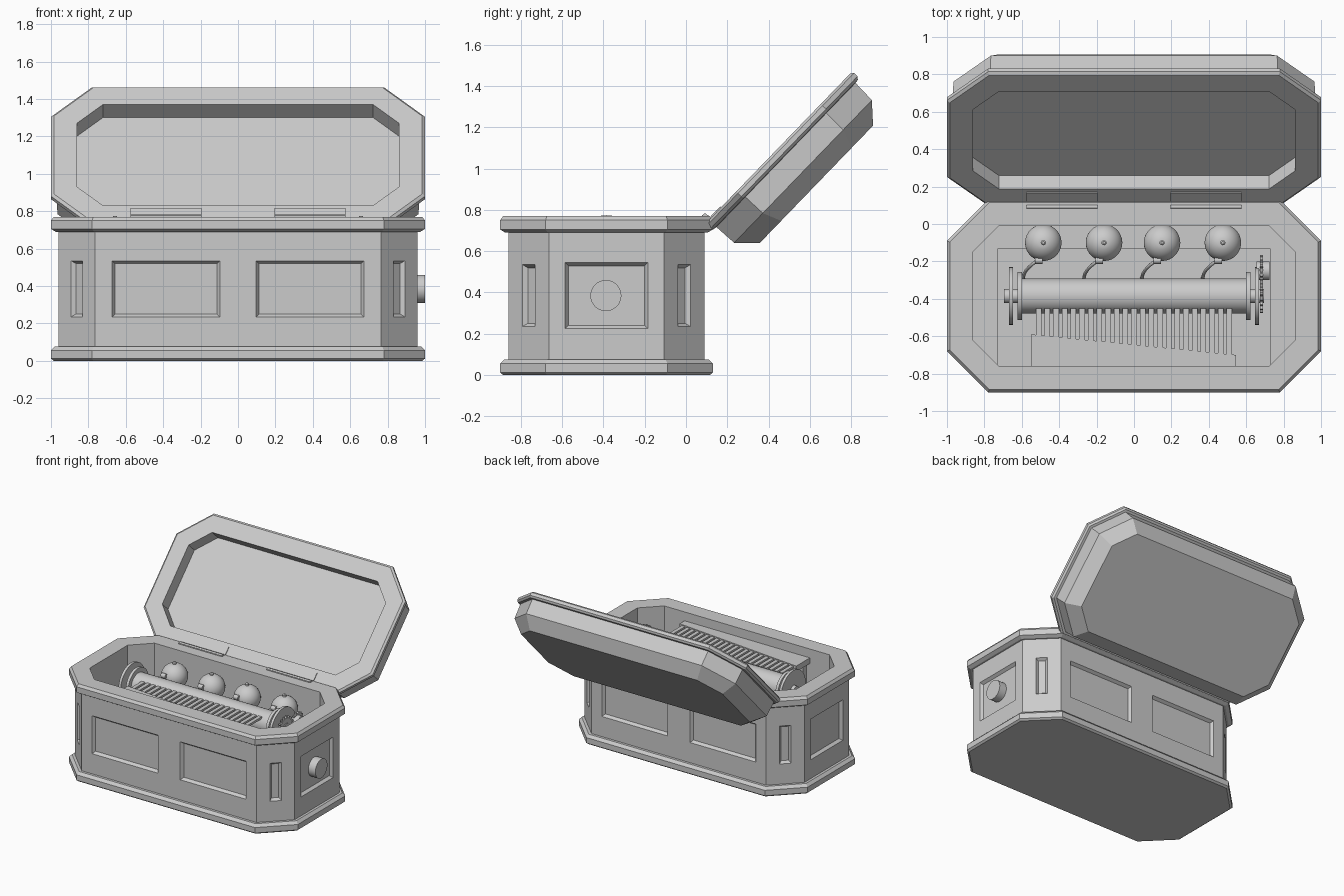
import bpy, bmesh
from math import sin, cos, pi, radians, sqrt
from mathutils import Vector, Matrix

if "Cube" in bpy.data.objects:
    bpy.data.objects.remove(bpy.data.objects["Cube"])


def make(name, bm, smooth=False):
    bmesh.ops.recalc_face_normals(bm, faces=bm.faces)
    me = bpy.data.meshes.new(name)
    bm.to_mesh(me)
    bm.free()
    ob = bpy.data.objects.new(name, me)
    bpy.context.collection.objects.link(ob)
    if smooth:
        bpy.ops.object.select_all(action='DESELECT')
        ob.select_set(True)
        bpy.context.view_layer.objects.active = ob
        bpy.ops.object.shade_smooth_by_angle(angle=radians(35))
    return ob


def loft(bm, rings, closed=False):
    vs = [[bm.verts.new(p) for p in r] for r in rings]
    n = len(vs[0])
    pairs = list(zip(vs, vs[1:])) + ([(vs[-1], vs[0])] if closed else [])
    for a, b in pairs:
        for i in range(n):
            j = (i + 1) % n
            bm.faces.new((a[i], a[j], b[j], b[i]))
    if not closed:
        bm.faces.new(vs[0])
        bm.faces.new(vs[-1])


def octagon(d, z, y0=-0.90, y1=0.13):
    # chamfered rectangle inset by d
    x, c, a, b = 1 - d, 0.22 - 0.586 * d, y0 + d, y1 - d
    return [(-x + c, a, z), (x - c, a, z), (x, a + c, z), (x, b - c, z),
            (x - c, b, z), (-x + c, b, z), (-x, b - c, z), (-x, a + c, z)]


def oct_part(name, prof, closed=False, **kw):
    bm = bmesh.new()
    loft(bm, [octagon(d, z, **kw) for d, z in prof], closed)
    return make(name, bm)


def box(bm, x0, x1, y0, y1, z0, z1):
    loft(bm, [[(x0, y0, z), (x1, y0, z), (x1, y1, z), (x0, y1, z)] for z in (z0, z1)])


def box_part(name, *dims):
    bm = bmesh.new()
    box(bm, *dims)
    return make(name, bm)


def disc(name, r, x0, x1, y, z, n=40, teeth=0):
    # wheel along x; with teeth it becomes a gear
    bm = bmesh.new()
    m = teeth * 4 if teeth else n
    rad = lambda i: r if not teeth or i % 4 < 2 else r * 0.84
    loft(bm, [[(x, y + rad(i) * cos(2 * pi * i / m), z + rad(i) * sin(2 * pi * i / m))
               for i in range(m)] for x in (x0, x1)])
    return make(name, bm, not teeth)


def lathe(name, cx, cy, prof, n=28):
    bm = bmesh.new()
    loft(bm, [[(cx + r * cos(2 * pi * i / n), cy + r * sin(2 * pi * i / n), z)
               for i in range(n)] for r, z in prof])
    return make(name, bm, True)


# Case: base moulding, hollow body, top rim
oct_part("base_moulding", [(0.015, 0), (0, 0.012), (0, 0.055), (0.02, 0.076), (0.06, 0.076)])
body = oct_part("case_body", [(0.04, 0.06), (0.04, 0.71), (0.14, 0.71), (0.14, 0.42)])
oct_part("top_rim", [(0.025, 0.69), (0, 0.705), (0, 0.75), (0.015, 0.77),
                     (0.14, 0.77), (0.14, 0.69)], closed=True)

# Recessed wall panels
bm = bmesh.new()


def panel(px, py, nx, ny, w, h=0.30):
    nrm = Vector((nx, ny, 0)).normalized()
    side, up, c = Vector((-nrm.y, nrm.x, 0)), Vector((0, 0, 1)), Vector((px, py, 0.385))
    loft(bm, [[c + nrm * o + side * sx * (w / 2 - k) + up * sz * (h / 2 - k)
               for sx, sz in ((-1, -1), (1, -1), (1, 1), (-1, 1))]
              for o, k in ((0.02, 0), (0, 0), (-0.022, 0.016))])


CY = -0.385
for sx in (-1, 1):
    panel(sx * 0.96, CY, sx, 0, 0.40, 0.32)
    for sy in (-1, 1):
        panel(sx * 0.385, CY + sy * 0.475, 0, sy, 0.575)
        panel(sx * 0.862, CY + sy * 0.377, sx, sy, 0.085)
cutter = make("panel_cutter", bm)
cutter.hide_render = True
mod = body.modifiers.new("panels", 'BOOLEAN')
mod.operation, mod.solver, mod.object = 'DIFFERENCE', 'EXACT', cutter
bpy.context.view_layer.objects.active = body
bpy.ops.object.modifier_apply(modifier=mod.name)
bpy.data.objects.remove(cutter)

# Winding knob on the right end
disc("winding_knob", 0.075, 0.92, 1.0, -0.388, 0.385)

# Open lid, built closed from its hinge edge then swung back
lid = oct_part("lid", [(0.14, 0.10), (0.14, 0), (0.015, 0), (0, 0.012), (0, 0.035),
                       (0.012, 0.048), (0.03, 0.05), (0.035, 0.165), (0.12, 0.255)],
               y0=-1.03, y1=0)
swing = Matrix.Translation((0, 0.09, 0.73)) @ Matrix.Rotation(radians(-134), 4, 'X')
lid.data.transform(swing)

# Hinges: barrel plus two leaves
for x in (-0.385, 0.385):
    disc("hinge_barrel", 0.011, x - 0.19, x + 0.19, 0.092, 0.772, n=12)
    box_part("hinge_rim_leaf", x - 0.19, x + 0.19, 0.078, 0.11, 0.765, 0.776)
    leaf = box_part("hinge_lid_leaf", x - 0.19, x + 0.19, -0.115, -0.05, -0.006, 0.005)
    leaf.data.transform(swing)

# Bedplate inside the case
box_part("bedplate", -0.73, 0.73, -0.77, -0.13, 0.41, 0.45)

# Pin drum with end wheels
AY, AZ = -0.385, 0.62
disc("drum", 0.093, -0.60, 0.60, AY, AZ, 48)
for s in (-1, 1):
    disc("drum_flange", 0.128, s * 0.60, s * 0.622, AY, AZ)
    disc("drum_bearing", 0.154, s * 0.648, s * 0.668, AY, AZ)
    disc("drum_shaft", 0.037, s * 0.60, s * 0.695, AY, AZ)
disc("drum_gear", 0.09, 0.675, 0.69, AY, AZ, teeth=18)
disc("pinion_gear", 0.07, 0.675, 0.69, -0.235, 0.62, teeth=14)
disc("pinion_hub", 0.05, 0.655, 0.725, -0.25, 0.62)

# Comb: slanted plate, support and teeth
bm = bmesh.new()
loft(bm, [[(-0.55, -0.77, z), (0.545, -0.77, z), (0.545, -0.70, z), (-0.55, -0.59, z)]
          for z in (0.655, 0.70)])
make("comb_plate", bm)
box_part("comb_support", -0.52, 0.52, -0.765, -0.72, 0.44, 0.66)
bm = bmesh.new()
N = 23
for i in range(N):
    x = -0.51 + 1.02 * i / (N - 1)
    root = -0.59 - 0.11 * (x + 0.55) / 1.095
    box(bm, x - 0.015, x + 0.015, root - 0.01, -0.452, 0.675, 0.692)
make("comb_teeth", bm)

# Bells on posts, each with a curved hammer
dome = [(0.098 * cos(a), 0.61 + 0.098 * sin(a)) for a in [radians(d) for d in range(-40, 86, 9)]]
for bx in (-0.485, -0.16, 0.15, 0.475):
    lathe("bell", bx, -0.10, dome)
    lathe("bell_knob", bx, -0.10, [(0.014, 0.70), (0.014, 0.718), (0.007, 0.724)], 12)
    lathe("bell_post", bx, -0.10, [(0.02, 0.41), (0.02, 0.56)], 12)
    cu = bpy.data.curves.new("bell_hammer", 'CURVE')
    cu.dimensions, cu.bevel_depth, cu.bevel_resolution = '3D', 0.009, 2
    cu.use_fill_caps = True
    sp = cu.splines.new('POLY')
    sp.points.add(6)
    for k, p in enumerate(sp.points):
        t = k / 6
        p.co = (bx - 0.108 + 0.085 * t ** 1.5, -0.29 + 0.1 * t ** 0.8,
                0.47 + 0.17 * sin(t * pi / 2), 1)
    bpy.context.collection.objects.link(bpy.data.objects.new("bell_hammer", cu))
    disc("hammer_head", 0.018, bx - 0.045, bx - 0.005, -0.195, 0.64, n=12)
